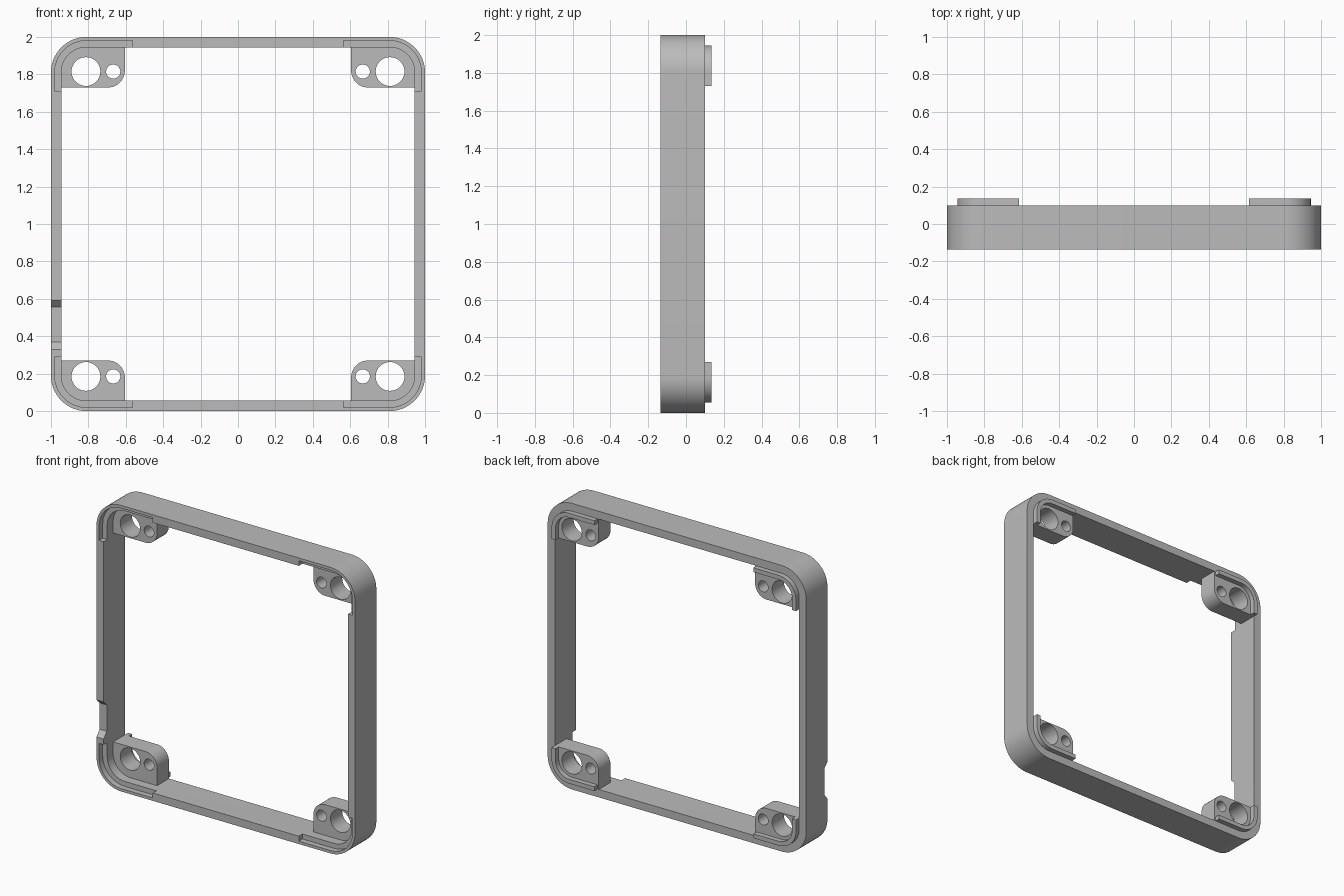
import bpy, bmesh
from math import cos, sin, pi, radians

cube = bpy.data.objects.get("Cube")
if cube:
    bpy.data.objects.remove(cube)

grey = bpy.data.materials.new("plain grey")
grey.use_nodes = True
grey.diffuse_color = (0.5, 0.5, 0.5, 1)
grey.node_tree.nodes["Principled BSDF"].inputs["Base Color"].default_value = (0.5, 0.5, 0.5, 1)

FRONT, BACK, LIP = -0.135, 0.10, 0.135
WALL = 0.945      # inner half width of the frame
RADIUS = 0.19     # outer corner radius


def arc(cx, cz, r, start, end, steps=16):
    angles = [radians(start + (end - start) * i / steps) for i in range(steps + 1)]
    return [(cx + r * cos(a), cz + r * sin(a)) for a in angles]


def rounded_square(half, r):
    c = half - r
    return [p for sx, sz, a in ((1, 1, 0), (-1, 1, 90), (-1, -1, 180), (1, -1, 270))
            for p in arc(sx * c, sz * c, r, a, a + 90)]


def prism(name, outline, y0, y1, mirrored=False):
    """Extrude an x-z outline along y, optionally repeated in all four corners."""
    bm = bmesh.new()
    face = bm.faces.new([bm.verts.new((x, y0, z)) for x, z in outline])
    side = bmesh.ops.extrude_face_region(bm, geom=[face])["geom"]
    verts = [v for v in side if isinstance(v, bmesh.types.BMVert)]
    bmesh.ops.translate(bm, verts=verts, vec=(0, y1 - y0, 0))
    bmesh.ops.recalc_face_normals(bm, faces=bm.faces[:])
    mesh = bpy.data.meshes.new(name)
    bm.to_mesh(mesh)
    bm.free()
    mesh.materials.append(grey)
    obj = bpy.data.objects.new(name, mesh)
    bpy.context.collection.objects.link(obj)
    obj.location.z = 1
    if mirrored:
        mod = obj.modifiers.new("four corners", 'MIRROR')
        mod.use_axis = (True, False, True)
        mod.use_mirror_merge = False
    return obj


def bake(obj):
    bpy.context.view_layer.update()
    graph = bpy.context.evaluated_depsgraph_get()
    mesh = bpy.data.meshes.new_from_object(obj.evaluated_get(graph))
    obj.modifiers.clear()
    obj.data = mesh


def cut(obj, cutters):
    for cutter in cutters:
        mod = obj.modifiers.new("cut", 'BOOLEAN')
        mod.operation, mod.solver, mod.object = 'DIFFERENCE', 'EXACT', cutter
        cutter.hide_render = True
    bake(obj)
    for cutter in cutters:
        bpy.data.objects.remove(cutter)


# Frame with corner rebates on the front and a notch in one side wall
frame = prism("frame", rounded_square(1, RADIUS), FRONT, BACK)
opening = prism("opening", rounded_square(WALL, RADIUS - 0.055), -1, 1)
rebate = prism("rebate", [(0.565, 0.71), (0.98, 0.71)]
               + arc(0.81, 0.81, 0.17, 0, 90) + [(0.565, 0.98)],
               FRONT - 0.1, FRONT + 0.04, mirrored=True)
cut(frame, [opening, rebate])

# The notch profile lies in the y-z plane, sloping at both ends
notch = prism("notch", [(FRONT - 0.04, -0.37), (FRONT - 0.04, -0.71),
                        (FRONT, -0.67), (FRONT + 0.035, -0.63),
                        (FRONT + 0.035, -0.445), (FRONT, -0.41)], 0.9, 1.1)
notch.rotation_euler.z = pi / 2
cut(frame, [notch])

# Mounting blocks with a large and a small hole
blocks = prism("mounting_blocks", arc(WALL - 0.135, WALL - 0.135, 0.135, 0, 90)
               + [(0.605, WALL)] + arc(0.695, 0.82, 0.09, 180, 270)
               + [(WALL, 0.73)], -0.03, BACK)
holes = [prism("hole", arc(x, 0.815, r, 0, 360, 40)[:-1], -1, 1)
         for x, r in ((0.813, 0.077), (0.667, 0.038))]
cut(blocks, holes)
mod = blocks.modifiers.new("four corners", 'MIRROR')
mod.use_axis = (True, False, True)
mod.use_mirror_merge = False

# Thin locating lips on the back
lips = prism("locating_lips", [(WALL, 0.73)] + arc(0.81, 0.81, 0.135, 0, 90)
             + [(0.615, WALL), (0.615, WALL - 0.03)]
             + arc(0.81, 0.81, 0.105, 90, 0) + [(WALL - 0.03, 0.73)],
             BACK, LIP, mirrored=True)

for obj in (frame, blocks, lips):
    bake(obj)
    bpy.ops.object.select_all(action='DESELECT')
    obj.select_set(True)
    bpy.context.view_layer.objects.active = obj
    bpy.ops.object.shade_smooth_by_angle(angle=radians(30))
